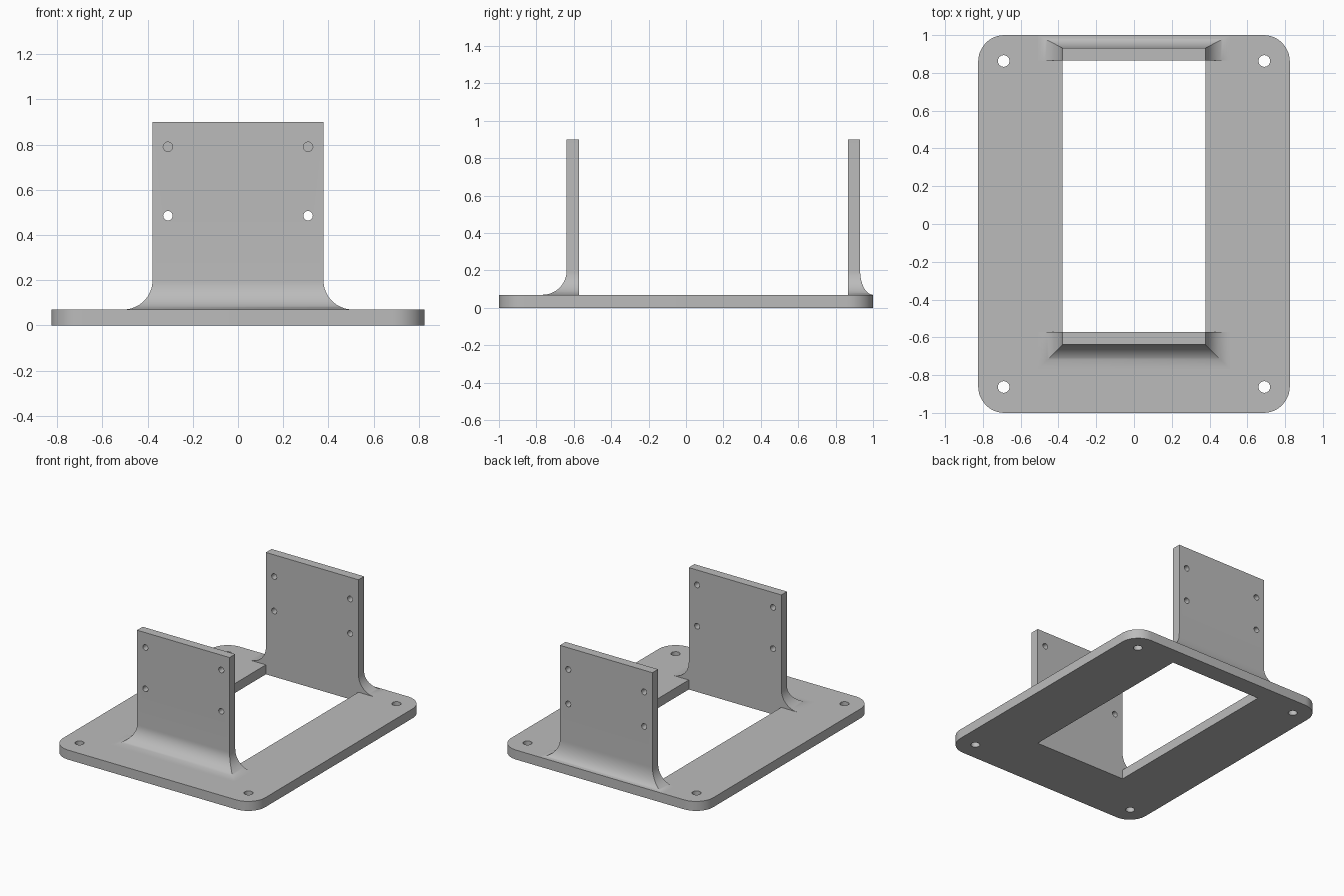
import bpy
import bmesh
import math

if "Cube" in bpy.data.objects:
    bpy.data.objects.remove(bpy.data.objects["Cube"])

grey = bpy.data.materials.new("plain grey")
grey.diffuse_color = (0.5, 0.5, 0.5, 1)
grey.use_nodes = True
grey.node_tree.nodes["Principled BSDF"].inputs["Base Color"].default_value = grey.diffuse_color

HALF_X, HALF_Y, PLATE_H = 0.825, 1.0, 0.07
CORNER_R = 0.14
WALL_HALF, WALL_TOP, FILLET = 0.378, 0.90, 0.13
FRONT_IN, BACK_IN = -0.572, 0.865


def new_object(name, bm):
    bmesh.ops.recalc_face_normals(bm, faces=bm.faces)
    mesh = bpy.data.meshes.new(name)
    bm.to_mesh(mesh)
    bm.free()
    mesh.materials.append(grey)
    obj = bpy.data.objects.new(name, mesh)
    bpy.context.collection.objects.link(obj)
    return obj


def loft(name, rings):
    """Closed solid through a stack of equal-sized point loops."""
    bm = bmesh.new()
    loops = [[bm.verts.new(p) for p in ring] for ring in rings]
    n = len(loops[0])
    for a, b in zip(loops, loops[1:]):
        for i in range(n):
            j = (i + 1) % n
            bm.faces.new((a[i], a[j], b[j], b[i]))
    bm.faces.new(loops[0][::-1])
    bm.faces.new(loops[-1])
    return new_object(name, bm)


def drill(obj, centre, radius, axis):
    """Cut a round through-hole along y or z."""
    def ring(offset):
        pts = []
        for i in range(24):
            a = math.tau * i / 24
            u, v = radius * math.cos(a), radius * math.sin(a)
            d = (u, v, offset) if axis == "z" else (u, offset, v)
            pts.append([c + k for c, k in zip(centre, d)])
        return pts
    cut(obj, loft("hole_cutter", [ring(-0.2), ring(0.2)]))


def cut(obj, cutter):
    cutter.hide_render = True
    mod = obj.modifiers.new("cut", "BOOLEAN")
    mod.operation = "DIFFERENCE"
    mod.solver = "EXACT"
    mod.object = cutter
    bpy.context.view_layer.objects.active = obj
    bpy.ops.object.modifier_apply(modifier=mod.name)
    bpy.data.objects.remove(cutter)


def smooth(obj):
    bpy.ops.object.select_all(action="DESELECT")
    obj.select_set(True)
    bpy.context.view_layer.objects.active = obj
    bpy.ops.object.shade_smooth_by_angle(angle=math.radians(30))


# Base plate with rounded corners
outline = []
for k, (sx, sy) in enumerate([(1, 1), (-1, 1), (-1, -1), (1, -1)]):
    for i in range(13):
        a = math.pi / 2 * (k + i / 12)
        outline.append((sx * (HALF_X - CORNER_R) + CORNER_R * math.cos(a),
                        sy * (HALF_Y - CORNER_R) + CORNER_R * math.sin(a)))
plate = loft("base_plate", [[(x, y, z) for x, y in outline] for z in (0, PLATE_H)])

# Rectangular opening between the walls
window = [(-WALL_HALF, FRONT_IN), (WALL_HALF, FRONT_IN),
          (WALL_HALF, BACK_IN), (-WALL_HALF, BACK_IN)]
cut(plate, loft("opening_cutter", [[(x, y, z) for x, y in window] for z in (-0.1, 0.2)]))

# Mounting holes in the plate corners
for sx in (-1, 1):
    for sy in (-1, 1):
        drill(plate, (sx * 0.69, sy * 0.863, PLATE_H / 2), 0.031, "z")
smooth(plate)


def wall(name, inner, side, reach, hole_heights):
    """Upright wall whose outer face and ends flare into the plate."""
    outer = inner + side * 0.066
    levels = [(0, WALL_TOP)]
    for i in range(17):
        a = math.pi / 2 * i / 16
        levels.append((1 - math.cos(a), PLATE_H + FILLET * (1 - math.sin(a))))
    rings = []
    for s, z in levels:
        x, y = WALL_HALF + FILLET * s, outer + side * reach * s
        rings.append([(-x, inner, z), (x, inner, z), (x, y, z), (-x, y, z)])
    obj = loft(name, rings)
    for x in (-0.31, 0.31):
        for z in hole_heights:
            drill(obj, (x, inner + side * 0.033, z), 0.021, "y")
    smooth(obj)


wall("front_wall", FRONT_IN, -1, FILLET, (0.485, 0.79))
wall("back_wall", BACK_IN, 1, HALF_Y - BACK_IN - 0.066, (0.485, 0.74))
